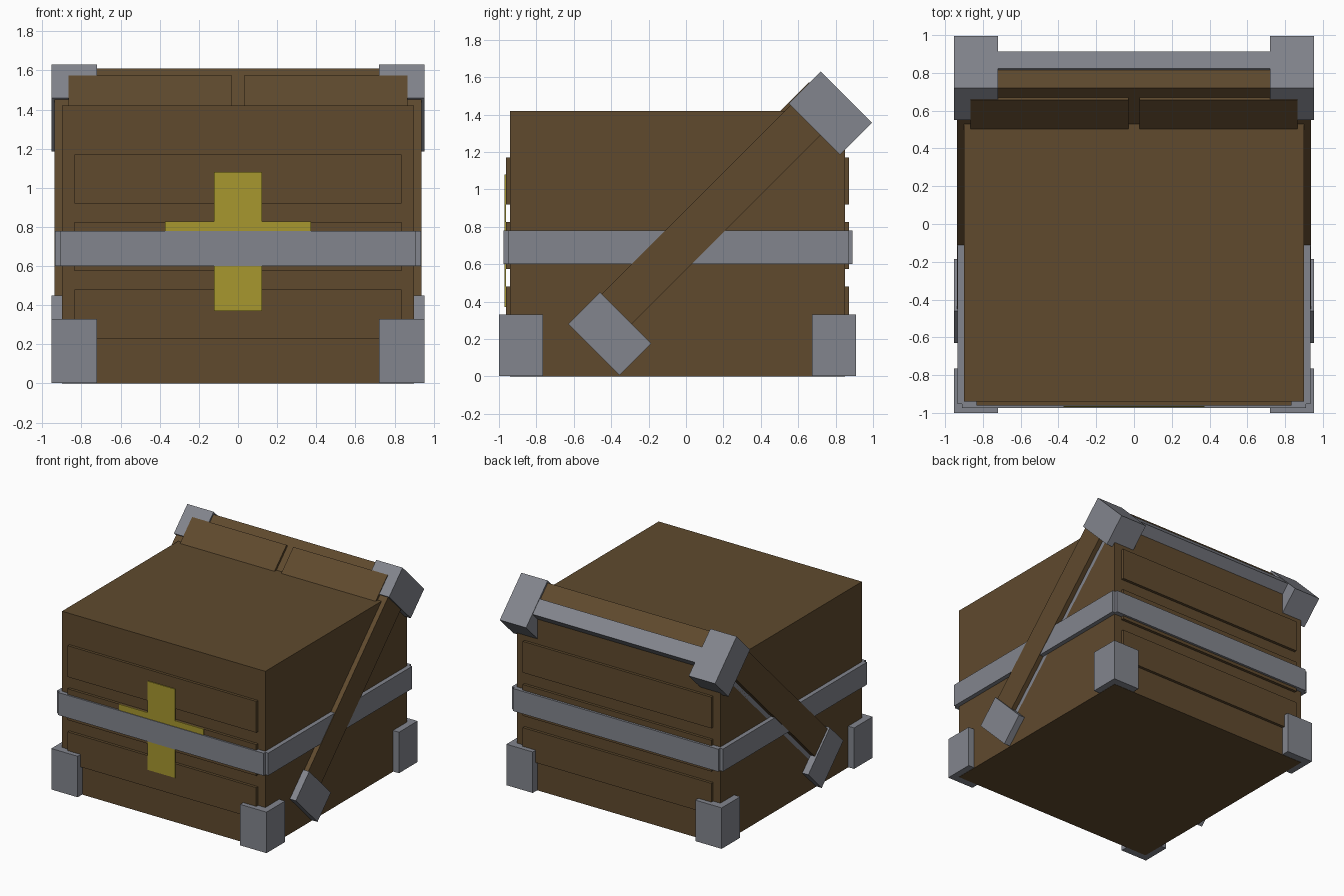
import bpy
import bmesh
import math
from mathutils import Matrix, Vector

cube = bpy.data.objects.get("Cube")
if cube:
    bpy.data.objects.remove(cube, do_unlink=True)


def material(name, rgb):
    mat = bpy.data.materials.new(name)
    mat.use_nodes = True
    colour = (*rgb, 1)
    mat.diffuse_color = colour
    mat.node_tree.nodes["Principled BSDF"].inputs["Base Color"].default_value = colour
    return mat


WOOD = material("brown wood", (0.115, 0.068, 0.027))
METAL = material("grey metal", (0.225, 0.235, 0.268))
PAINT = material("yellow paint", (0.385, 0.31, 0.028))
TILT = Matrix.Rotation(math.radians(45), 4, "X")


def box(name, xs, ys, zs, mat, matrix=Matrix()):
    """Flat-faced box between three pairs of limits."""
    lo, hi = (Vector(c) for c in zip(xs, ys, zs))
    bm = bmesh.new()
    bmesh.ops.create_cube(bm, size=1)
    for v in bm.verts:
        v.co = matrix @ Vector(a + (b - a) * (c + 0.5) for a, b, c in zip(lo, hi, v.co))
    mesh = bpy.data.meshes.new(name)
    bm.to_mesh(mesh)
    bm.free()
    mesh.materials.append(mat)
    obj = bpy.data.objects.new(name, mesh)
    bpy.context.collection.objects.link(obj)
    return obj


def sides(xs):
    """The x limits on the left side, then mirrored to the right."""
    return (("left", xs), ("right", (-xs[1], -xs[0])))


# Crate body with raised boards on front and back
box("crate_body", (-0.9, 0.9), (-0.94, 0.85), (0, 1.42), WOOD)
for level, bottom in (("lower", 0.23), ("middle", 0.575), ("upper", 0.92)):
    box(level + "_boards", (-0.835, 0.835), (-0.962, 0.872), (bottom, bottom + 0.25), WOOD)

# Metal band round the middle, with stepped corners
box("band_front_back", (-0.91, 0.91), (-0.975, 0.89), (0.6, 0.78), METAL)
box("band_sides", (-0.935, 0.935), (-0.953, 0.868), (0.6, 0.78), METAL)

# Painted cross
box("cross_upright", (-0.122, 0.122), (-0.97, -0.963), (0.37, 1.08), PAINT)
box("cross_bar", (-0.373, 0.373), (-0.97, -0.963), (0.6, 0.828), PAINT)

# Corner feet
for side, xs in sides((0.72, 0.953)):
    box("front_foot_" + side, xs, (-1, -0.765), (0.002, 0.33), METAL)
    box("back_foot_" + side, xs, (0.675, 0.91), (0.002, 0.33), METAL)

# Tilted lid, measured along and across its own slope
box("lid", (-0.938, 0.938), (-0.23, 1.647), (0.403, 0.63), WOOD, TILT)
for side, xs in sides((0.03, 0.866)):
    box("lid_panel_" + side, xs, (-0.16, 1.577), (0.6, 0.648), WOOD, TILT)
box("lid_rim_bar", (-0.9, 0.9), (-0.24, 1.658), (0.368, 0.495), METAL, TILT)
for side, xs in sides((0.72, 0.953)):
    box("lid_top_cap_" + side, xs, (1.421, 1.662), (0.256, 0.643), METAL, TILT)
    box("lid_bottom_cap_" + side, xs, (-0.247, -0.007), (0.256, 0.643), METAL, TILT)
